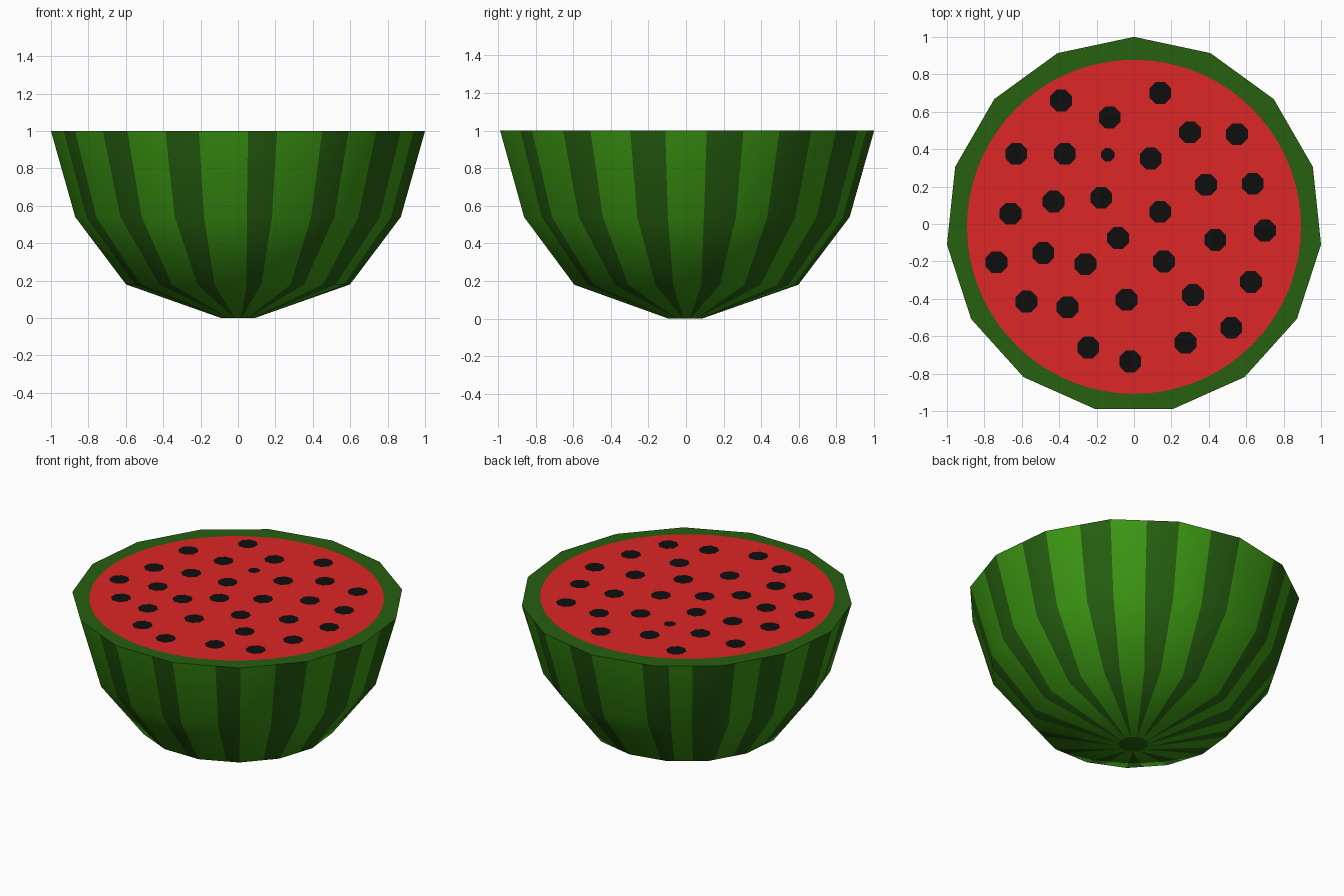
import bpy, bmesh, math
from math import cos, sin, radians, floor, ceil

if "Cube" in bpy.data.objects:
    bpy.data.objects.remove(bpy.data.objects["Cube"])


def material(name, rgb):
    m = bpy.data.materials.new(name)
    lin = [((c / 255 + 0.055) / 1.055) ** 2.4 if c > 10 else c / 255 / 12.92 for c in rgb]
    m.diffuse_color = (*lin, 1)
    m.use_nodes = True
    m.node_tree.nodes["Principled BSDF"].inputs["Base Color"].default_value = m.diffuse_color
    return m


LIGHT = material("light green rind", (60, 152, 19))
DARK = material("dark green rind", (38, 96, 16))
RED = material("red flesh", (222, 38, 38))
BLACK = material("black seed", (15, 15, 15))


def finish(bm, name, mats):
    me = bpy.data.meshes.new(name)
    bm.to_mesh(me)
    bm.free()
    for m in mats:
        me.materials.append(m)
    ob = bpy.data.objects.new(name, me)
    bpy.context.collection.objects.link(ob)
    return ob


# Rind: 15-sided bowl, one painted stripe per side
SIDES, YOFF = 15, -0.005
RINGS = [(1.0055, 1.0, 1.0), (0.875, 0.54, 1.0), (0.602, 0.18, 0.85), (0.09, 0.0, 0.15)]  # radius, z, stripe width
special = {8: (0.63, 1), 7: (0.63, 1), 0: (0.8, 1.2), 1: (0.55, 1.18), 2: (0.6, 1)}
stripes = [(k + special.get(k, (0.53, 1))[0], k + special.get(k, (0.53, 1))[1]) for k in range(SIDES)]

cuts = {float(k): k for k in range(SIDES)}      # position around -> corner it narrows to
for a, b in stripes:
    cuts[round(a, 4)] = ceil(a)
    if b > ceil(a):
        cuts[round(b, 4)] = floor(b)
order = sorted(cuts)


def corner(k):
    t = radians(90 + 24 * k)
    return cos(t), sin(t)


def on_ring(u, r, z):
    k = floor(u + 1e-6)
    f = u - k
    (x0, y0), (x1, y1) = corner(k), corner(k + 1)
    return r * (x0 + (x1 - x0) * f), r * (y0 + (y1 - y0) * f) + YOFF, z


bm = bmesh.new()
rows = []
for r, z, w in RINGS:
    rows.append([bm.verts.new(on_ring(cuts[u] + (u - cuts[u]) * w, r, z)) for u in order])
n = len(order)
for top, low in zip(rows, rows[1:]):
    for i in range(n):
        j = (i + 1) % n
        f = bm.faces.new((top[i], low[i], low[j], top[j]))
        mid = (order[i] + (order[j] if j else SIDES)) / 2
        f.material_index = int(any(a < mid < b for a, b in stripes))
        f.smooth = True
for row in (rows[0], rows[-1][::-1]):            # cut face and base
    bm.faces.new(row).material_index = 1
bmesh.ops.recalc_face_normals(bm, faces=bm.faces)
rind = finish(bm, "rind", [LIGHT, DARK])
bpy.context.view_layer.objects.active = rind
rind.select_set(True)
bpy.ops.object.shade_smooth_by_angle(angle=radians(40))


def disc(bm, x, y, z, r, sides, turn=0):
    vs = [bm.verts.new((x + r * cos(turn + 2 * math.pi * i / sides),
                        y + r * sin(turn + 2 * math.pi * i / sides), z)) for i in range(sides)]
    bm.faces.new(vs)


# Flesh: thin round plate on the cut face
bm = bmesh.new()
disc(bm, 0, -0.015, 1.002, 0.893, 72)
finish(bm, "flesh", [RED])

# Seeds: small octagonal plates
SEEDS = [(-.39, .66), (.14, .70), (-.13, .57), (.30, .49), (.55, .48), (-.63, .375), (-.37, .375),
         (.09, .35), (.385, .21), (.635, .215), (-.66, .055), (-.43, .12), (-.175, .14), (.14, .065),
         (-.085, -.075), (.435, -.085), (.70, -.035), (-.735, -.205), (-.485, -.155), (-.26, -.215),
         (.16, -.20), (.625, -.31), (.315, -.38), (-.575, -.415), (-.355, -.445), (-.04, -.405),
         (.52, -.555), (.275, -.635), (-.245, -.66), (-.02, -.735)]
bm = bmesh.new()
for x, y in SEEDS:
    disc(bm, x, y, 1.004, 0.063, 8, radians(22.5))
disc(bm, -0.14, 0.37, 1.004, 0.038, 8, radians(22.5))
finish(bm, "seeds", [BLACK])
